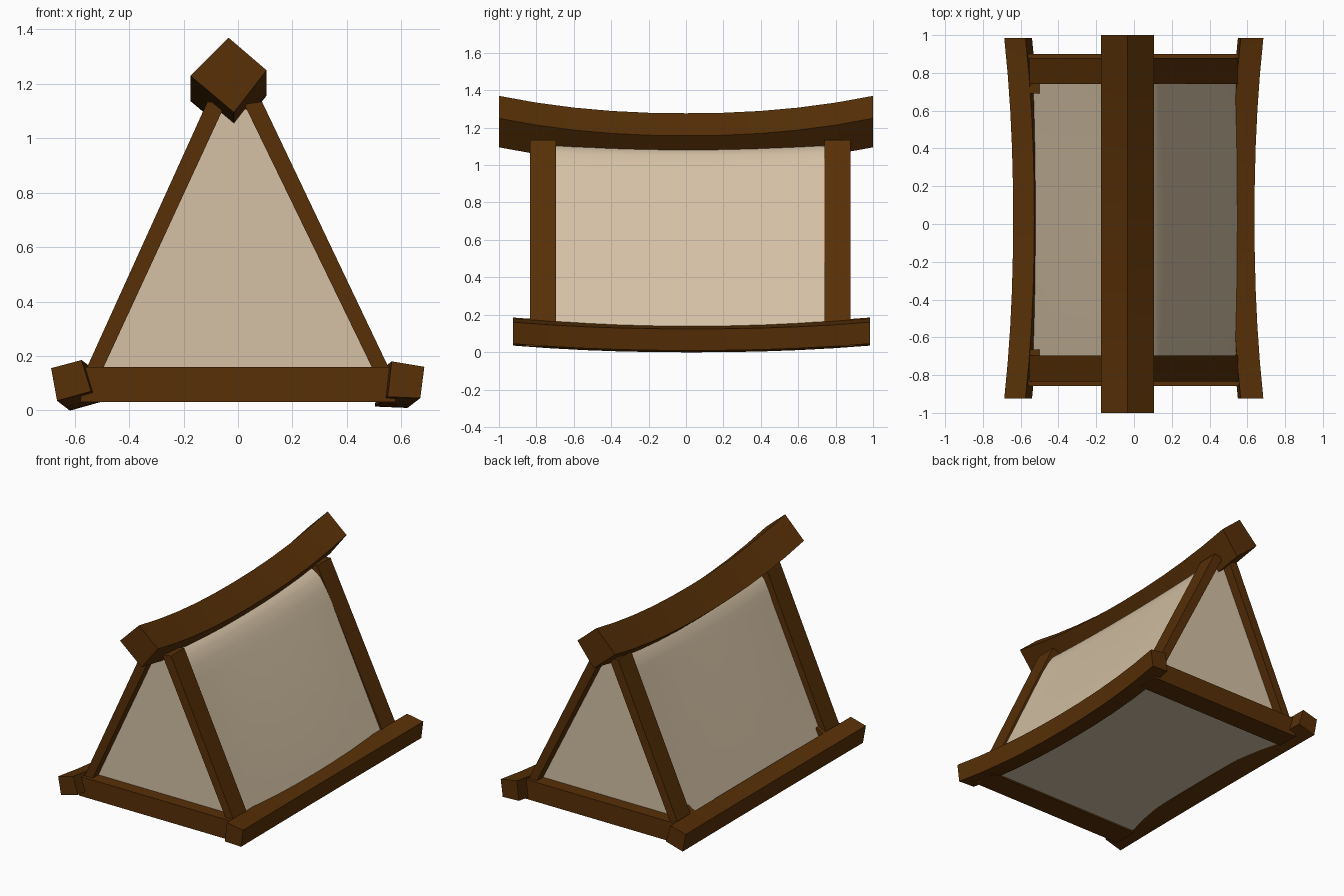
import bpy
import bmesh

if "Cube" in bpy.data.objects:
    bpy.data.objects.remove(bpy.data.objects["Cube"])


def material(name, color):
    m = bpy.data.materials.new(name)
    m.diffuse_color = color
    m.use_nodes = True
    m.node_tree.nodes["Principled BSDF"].inputs["Base Color"].default_value = m.diffuse_color
    return m


wood = material("dark wood", (0.095, 0.029, 0.002, 1))
cloth = material("tan canvas", (0.66, 0.535, 0.375, 1))


def loft(name, rings, mat, smooth=True):
    """Skin a row of matching closed rings and cap both ends."""
    bm = bmesh.new()
    rows = [[bm.verts.new(p) for p in ring] for ring in rings]
    n = len(rows[0])
    for a, b in zip(rows, rows[1:]):
        for i in range(n):
            bm.faces.new((a[i], a[(i + 1) % n], b[(i + 1) % n], b[i]))
    bm.faces.new(rows[0])
    bm.faces.new(rows[-1])
    bmesh.ops.recalc_face_normals(bm, faces=bm.faces)
    me = bpy.data.meshes.new(name)
    bm.to_mesh(me)
    bm.free()
    ob = bpy.data.objects.new(name, me)
    bpy.context.collection.objects.link(ob)
    me.materials.append(mat)
    if smooth:
        bpy.ops.object.select_all(action='DESELECT')
        ob.select_set(True)
        bpy.context.view_layer.objects.active = ob
        bpy.ops.object.shade_smooth_by_angle()
    return ob


def bent_beam(name, section, y0, y1, dx, dz, mat=wood, steps=10, above=-1):
    """Bar along y; its middle is moved by (dx, dz) where the section is above a height."""
    rings = []
    for i in range(steps + 1):
        t = 2 * i / steps - 1
        k = 1 - abs(t) ** 2.2
        y = y0 + (y1 - y0) * i / steps
        rings.append([(x + dx * k, y, z + dz * k) if z > above else (x, y, z)
                      for x, z in section])
    return loft(name, rings, mat)


def prism(name, section, y0, y1):
    return loft(name, [[(x, y, z) for x, z in section] for y in (y0, y1)], wood, False)


# sagging ridge and bowed ground rails
bent_beam("ridge_beam", [(-0.035, 1.37), (0.105, 1.25), (-0.015, 1.095), (-0.175, 1.23)],
          -1, 1, 0, -0.093)
bent_beam("left_rail", [(-0.687, 0.155), (-0.575, 0.185), (-0.54, 0.07), (-0.665, 0.035)],
          -0.925, 0.985, 0.047, -0.036)
bent_beam("right_rail", [(0.565, 0.18), (0.685, 0.16), (0.67, 0.045), (0.55, 0.05)],
          -0.925, 0.985, -0.047, -0.036)

# end frames: cross beam and two leaning legs
for end, (c0, c1), (l0, l1), lean in (("front", (-0.858, -0.69), (-0.835, -0.695), 0.012),
                                      ("back", (0.75, 0.9), (0.74, 0.88), 0.03)):
    prism(end + "_cross_beam", [(-0.58, 0.03), (0.58, 0.03), (0.56, 0.16), (-0.56, 0.16)],
          c0, c1)
    for side, s in (("left", -1), ("right", 1)):
        off = lean if s > 0 else 0.012
        prism(f"{end}_{side}_leg",
              [(s * x - (off if z > 1 else 0), z) for x, z in
               ((0.595, 0.07), (0.10, 1.135), (0.035, 1.125), (0.535, 0.07))],
              l0, l1)

# small foot blocks beside the left legs
for end, y0, y1 in (("front", -0.72, -0.665), ("back", 0.69, 0.75)):
    prism(end + "_foot_block", [(-0.56, 0.07), (-0.50, 0.07), (-0.50, 0.192), (-0.55, 0.165)],
          y0, y1)

# canvas body: floor, end walls and side walls rounding over under the sagging ridge
bent_beam("canvas_walls", [(-0.563, 0.04), (0.594, 0.04), (0.171, 0.93), (0.13, 1.01),
                           (0.09, 1.07), (0.04, 1.105), (-0.015, 1.115), (-0.06, 1.105),
                           (-0.095, 1.07), (-0.125, 1.01), (-0.156, 0.93)],
          -0.775, 0.815, 0, -0.02, cloth, above=0.95)
